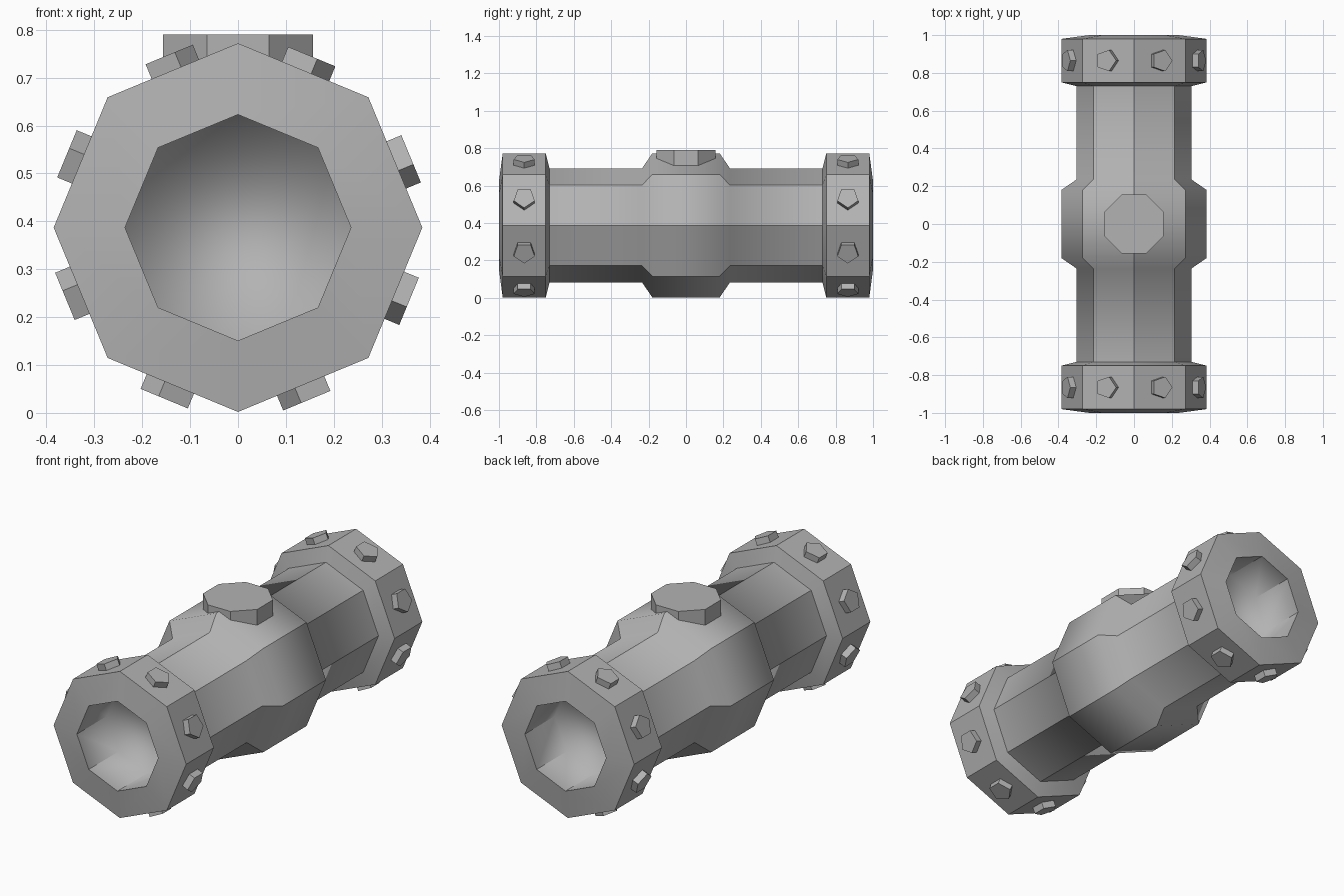
import bpy, bmesh
from math import sin, cos, pi
from mathutils import Matrix, Vector

if "Cube" in bpy.data.objects:
    bpy.data.objects.remove(bpy.data.objects["Cube"])

ZC = 0.387   # height of the pipe axis

# Dark grey metal
metal = bpy.data.materials.new("dark_metal")
metal.diffuse_color = (0.45, 0.45, 0.45, 1)
metal.use_nodes = True
metal.node_tree.nodes["Principled BSDF"].inputs["Base Color"].default_value = metal.diffuse_color


def finish(name, bm):
    bmesh.ops.recalc_face_normals(bm, faces=bm.faces)
    me = bpy.data.meshes.new(name)
    bm.to_mesh(me)
    bm.free()
    me.materials.append(metal)
    ob = bpy.data.objects.new(name, me)
    bpy.context.collection.objects.link(ob)
    return ob


def lathe(name, profile, sharp_rings=(), soft_bands=(), close_last=False):
    """Octagonal sweep of (radius, y) points around the pipe axis.
    Lengthwise edges are sharp except in soft_bands; rings are soft
    except those listed in sharp_rings."""
    bm = bmesh.new()
    rings = [[bm.verts.new((r * cos(i * pi / 4), y, ZC + r * sin(i * pi / 4)))
              for i in range(8)] for r, y in profile]
    for a, b in zip(rings, rings[1:]):
        for i in range(8):
            j = (i + 1) % 8
            bm.faces.new((a[i], a[j], b[j], b[i]))
    if close_last:
        bm.faces.new(rings[-1])
    for f in bm.faces:
        f.smooth = True
    for n, ring in enumerate(rings):
        for i in range(8):
            if n in sharp_rings:
                bm.edges.get((ring[i], ring[(i + 1) % 8])).smooth = False
            if n + 1 < len(rings) and n not in soft_bands:
                bm.edges.get((ring[i], rings[n + 1][i])).smooth = False
    return finish(name, bm)


def prism(bm, sides, radius, depth, matrix):
    bmesh.ops.create_cone(bm, cap_ends=True, segments=sides, radius1=radius,
                          radius2=radius, depth=depth, matrix=matrix)


# Pipe with the thicker middle collar
lathe("pipe_body", [(0.305, -0.74), (0.305, -0.235), (0.385, -0.18),
                    (0.385, 0.18), (0.305, 0.235), (0.305, 0.74)])

for side, label in ((-1, "front"), (1, "back")):
    # End flange with a blind octagonal socket
    lathe(label + "_flange",
          [(0.305, side * 0.73), (0.385, side * 0.75), (0.385, side * 0.98),
           (0.236, side * 1.0), (0.236, side * 0.75)],
          sharp_rings=(1, 2, 3), soft_bands=(0, 2), close_last=True)

    # Ring of pentagonal bolts, one on each flange face
    bm = bmesh.new()
    for k in range(8):
        a = (k + 0.5) * pi / 4
        out = Vector((cos(a), 0, sin(a)))
        point = Vector((sin(a), 0, -cos(a)))   # pentagon tip, clockwise
        third = out.cross(point)
        m = Matrix((point, third, out)).transposed().to_4x4()
        # the cone primitive starts with a corner on +Y: turn it to the tip
        m = m @ Matrix.Rotation(-pi / 2, 4, 'Z')
        m.translation = out * 0.367 + Vector((0, side * 0.865, ZC))
        prism(bm, 5, 0.059, 0.044, m)
    finish(label + "_bolts", bm)

# Octagonal plug on top of the collar
bm = bmesh.new()
prism(bm, 8, 0.157 / cos(pi / 8), 0.085,
      Matrix.Translation((0, 0, 0.7475)) @ Matrix.Rotation(pi / 8, 4, 'Z'))
finish("top_plug", bm)
